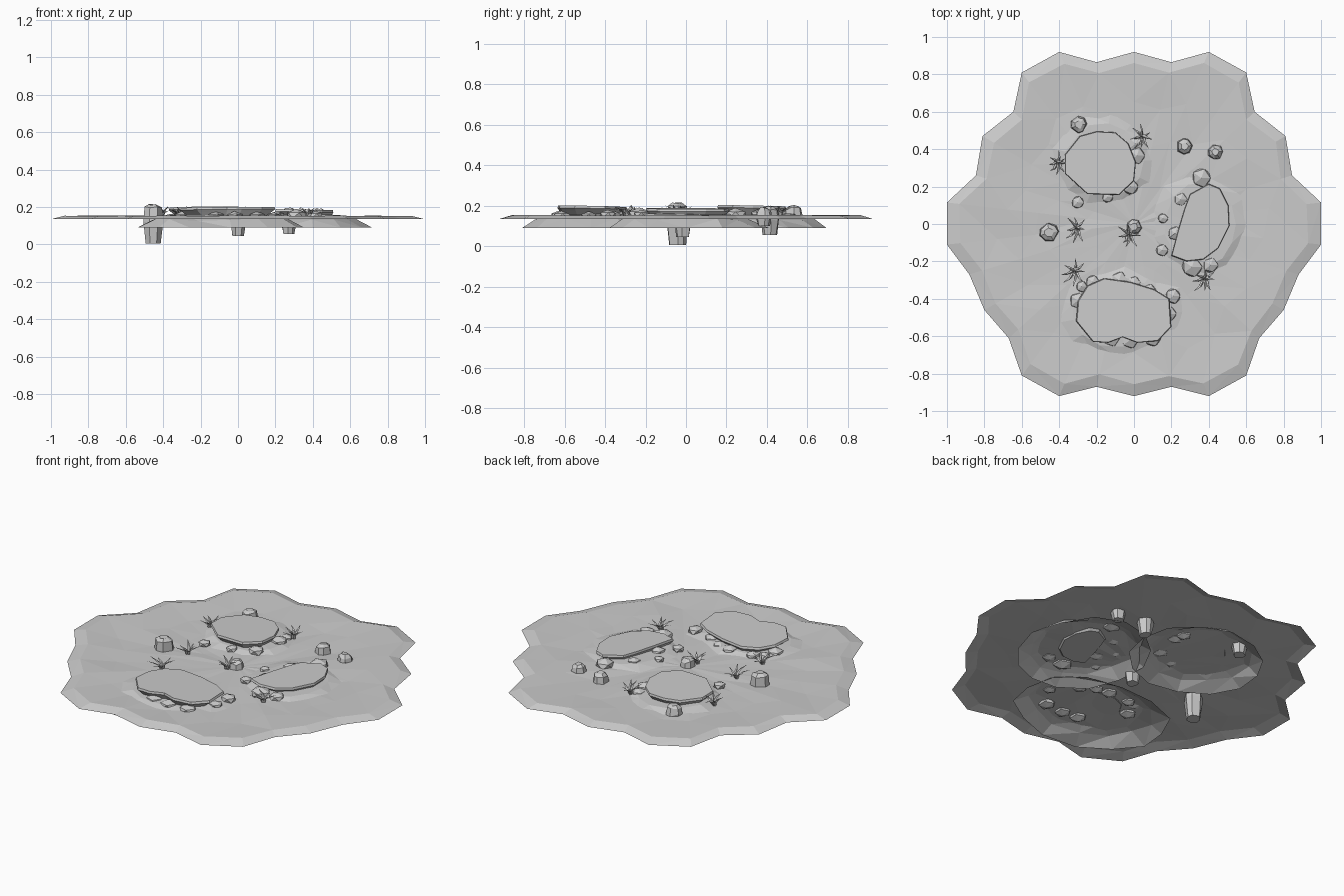
import bpy, bmesh, math, random
from mathutils import Vector

random.seed(7)
cube = bpy.data.objects.get("Cube")
if cube:
    bpy.data.objects.remove(cube)

stone = bpy.data.materials.new("stone_grey")
stone.use_nodes = True
GREY = (0.6, 0.6, 0.6, 1)
stone.diffuse_color = GREY
stone.node_tree.nodes["Principled BSDF"].inputs["Base Color"].default_value = GREY


def finish(bm, name, closed=True):
    if closed:
        bmesh.ops.recalc_face_normals(bm, faces=bm.faces)
    me = bpy.data.meshes.new(name)
    bm.to_mesh(me)
    bm.free()
    me.materials.append(stone)
    ob = bpy.data.objects.new(name, me)
    bpy.context.scene.collection.objects.link(ob)
    return ob


def scaled(outline, centre, s, z, jitter=0.0, rough=0.0):
    """Ring of points: the outline shrunk about its centre at height z."""
    ring = []
    for x, y in outline:
        k = s * (1 + random.uniform(-rough, rough))
        ring.append((centre[0] + (x - centre[0]) * k, centre[1] + (y - centre[1]) * k,
                     z + random.uniform(-jitter, jitter)))
    return ring


def loft(name, rings, tip=None, closed=False):
    """Skin counter-clockwise rings listed outside to inside, or bottom to top."""
    bm = bmesh.new()
    loops = [[bm.verts.new(p) for p in r] for r in rings]
    n = len(loops[0])
    for a, b in zip(loops, loops[1:]):
        for i in range(n):
            j = (i + 1) % n
            bm.faces.new((a[i], a[j], b[j], b[i]))
    if tip:
        t = bm.verts.new(tip)
        for i in range(n):
            bm.faces.new((loops[-1][i], loops[-1][(i + 1) % n], t))
    else:
        bm.faces.new(loops[-1])
    if closed:
        bm.faces.new(loops[0][::-1])
    else:
        bmesh.ops.triangulate(bm, faces=bm.faces)
    return finish(bm, name, closed)


# Ground sheet with a scalloped, bevelled rim
half = [(0, .92), (.2, .865), (.4, .92), (.6, .81), (.645, .6), (.81, .47), (.845, .26), (1, .115),
        (1, -.11), (.88, -.27), (.8, -.46), (.67, -.61), (.6, -.81), (.4, -.92), (.2, -.87), (0, -.92)]
shore = [(-x, y) for x, y in half] + half[-2:0:-1]
loft("ground", [scaled(shore, (0, 0), 1, .135),
                scaled(shore, (0, 0), .93, .153, .002, .008),
                scaled(shore, (0, 0), .72, .147, .005, .06),
                scaled(shore, (0, 0), .5, .144, .005, .08),
                scaled(shore, (0, 0), .25, .143, .004, .1)], (0, 0, .143))


# Shallow mounds whose hems run under the ground
def mound(name, cx, cy, rx, ry, count=13):
    hem = [(cx + rx * math.cos(a), cy + ry * math.sin(a))
           for a in (math.tau * i / count for i in range(count))]
    loft(name, [scaled(hem, (cx, cy), 1, .09, 0, .05),
                scaled(hem, (cx, cy), .8, .133, .008, .06),
                scaled(hem, (cx, cy), .55, .158, .004, .05)], (cx, cy, .165))


mound("front_mound", -.09, -.47, .46, .34)
mound("left_mound", .36, 0, .35, .4)
mound("back_mound", -.16, .34, .38, .35)


# Flat slabs with an undercut edge, tilted slightly
def slab(name, outline, top, tilt=(0, 0)):
    n = len(outline)
    c = (sum(p[0] for p in outline) / n, sum(p[1] for p in outline) / n)
    rings = [scaled(outline, c, s, z) for s, z in
             ((.8, top - .05), (.93, top - .025), (1, top - .012), (.98, top))]
    rings = [[(x, y, z + tilt[0] * (x - c[0]) + tilt[1] * (y - c[1])) for x, y, z in r] for r in rings]
    loft(name, rings, closed=True)


slab("front_slab", [(-.31, -.52), (-.22, -.63), (-.14, -.635), (-.06, -.605), (.02, -.635), (.13, -.625),
                    (.2, -.55), (.19, -.4), (.11, -.35), (-.02, -.31), (-.16, -.29), (-.25, -.33), (-.3, -.41)],
     .197, (.01, -.02))
slab("left_slab", [(.2, -.17), (.28, -.2), (.37, -.19), (.45, -.13), (.51, -.01), (.505, .1), (.46, .19),
                   (.4, .215), (.3, .16), (.27, .08), (.24, -.02)], .186, (-.02, 0))
slab("back_slab", [(-.37, .27), (-.25, .16), (-.08, .155), (0, .23), (.01, .33), (-.03, .43),
                   (-.1, .49), (-.2, .495), (-.29, .47), (-.37, .37)], .199, (.01, -.02))


# Angular rocks, sunk through the ground
def rock(i, x, y, r, low, high):
    ring = [(x + r * math.cos(a), y + r * math.sin(a)) for a in
            (math.tau * (k + random.uniform(-.2, .2)) / 7 for k in range(7))]
    loft(f"rock_{i}", [scaled(ring, (x, y), .75, low, 0, .12),
                       scaled(ring, (x, y), 1, low * .45 + high * .55, .01, .06),
                       scaled(ring, (x, y), .85, high - .015, .006, .06),
                       scaled(ring, (x, y), .45, high, .004, .1)], closed=True)


for i, r in enumerate([(-.455, -.045, .055, .005, .212), (0, -.015, .045, .045, .19),
                       (.27, .415, .046, .055, .195), (-.295, .53, .046, .09, .2),
                       (.435, .385, .042, .1, .19)]):
    rock(i, *r)


# Rounded pebbles around the slabs
def pebble(i, x, y, r, z=.155):
    bm = bmesh.new()
    bmesh.ops.create_icosphere(bm, subdivisions=1, radius=r)
    for v in bm.verts:
        v.co = Vector((v.co.x, v.co.y, v.co.z * .6)) * random.uniform(.92, 1.06) + Vector((x, y, z))
    finish(bm, f"pebble_{i}")


pebbles = [(.36, .245, .056), (.015, .365, .05), (.22, -.05, .043), (.15, -.14, .035), (.155, .03, .03),
           (.41, -.22, .045), (.21, -.385, .044), (-.28, -.335, .034), (-.3, .115, .036), (-.14, .145, .034),
           (-.02, .2, .046), (.31, -.23, .06), (.25, .13, .04)]
low = [(-.3, -.41, .05), (-.22, -.31, .042), (-.08, -.3, .05), (0, -.315, .042), (.08, -.36, .045),
       (.19, -.48, .04), (-.02, -.62, .05), (.1, -.61, .05), (-.12, -.61, .05), (.01, .43, .045)]
for i, p in enumerate(pebbles + [q + (.148,) for q in low]):
    pebble(i, *p)


# Tufts of curved, tapering blades
def tuft(i, x, y, blades=8):
    bm = bmesh.new()
    for b in range(blades):
        a = math.tau * (b + random.uniform(-.3, .3)) / blades
        out, side = Vector((math.cos(a), math.sin(a), 0)), Vector((-math.sin(a), math.cos(a), 0))
        reach, rise = random.uniform(.035, .07), random.uniform(.035, .06)
        prev = None
        for t, w in ((0, .006), (.35, .008), (.7, .006), (1, .001)):
            c = Vector((x, y, .145)) + out * (.008 + reach * t * t) + Vector((0, 0, rise * t ** .8))
            c += side * .008 * math.sin(4 * t + b)
            cur = [bm.verts.new(c + d) for d in (side * w, -side * w, -out * w)]
            for k in range(3 if prev else 0):
                m = (k + 1) % 3
                bm.faces.new((prev[k], prev[m], cur[m], cur[k]))
            prev = cur
        bm.faces.new(prev)
    finish(bm, f"plant_tuft_{i}")


for i, p in enumerate([(.04, .46), (-.41, .32), (-.31, -.03), (-.03, -.065), (-.32, -.26), (.375, -.3)]):
    tuft(i, *p)
